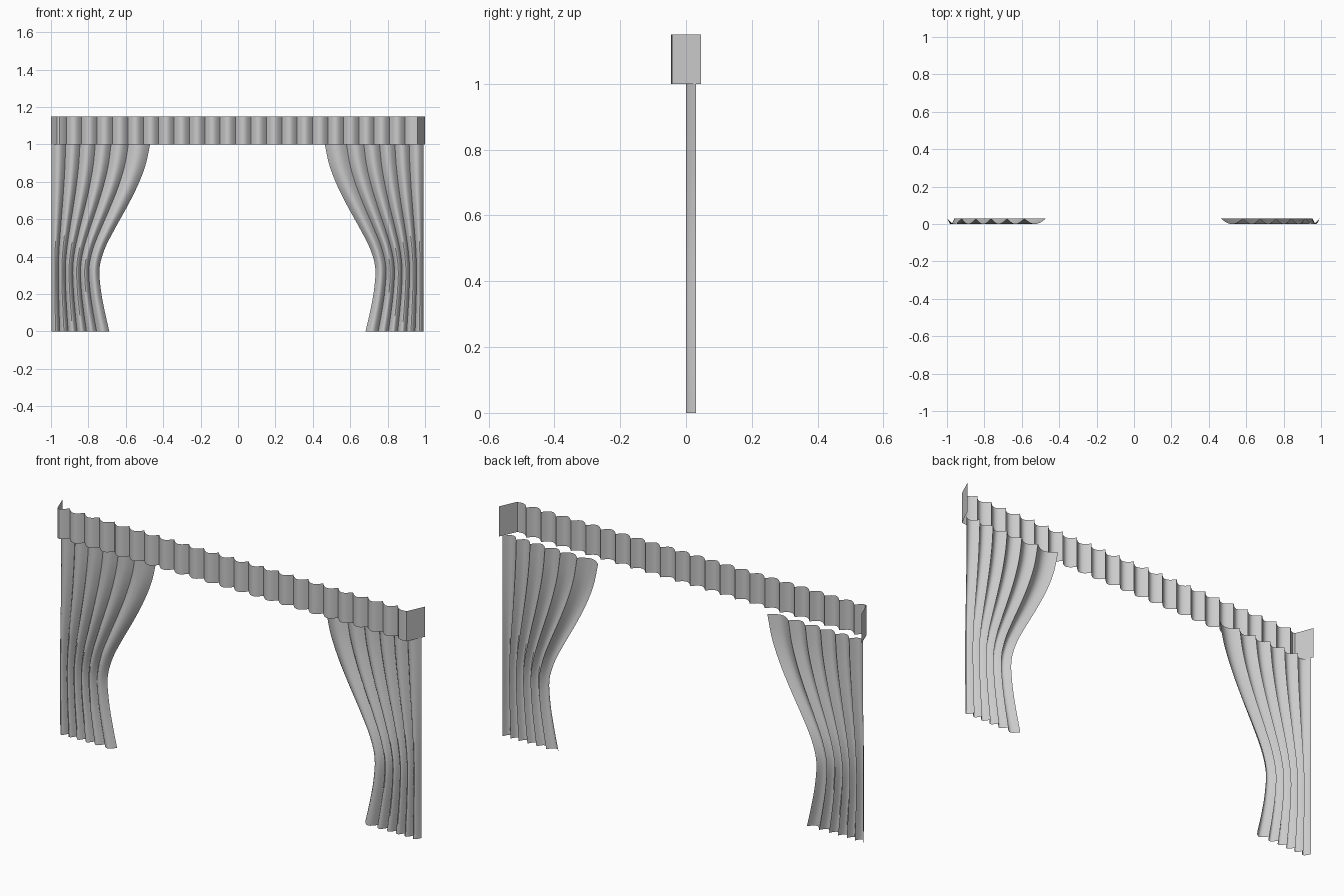
import bpy, math
from math import radians

if "Cube" in bpy.data.objects:
    bpy.data.objects.remove(bpy.data.objects["Cube"])

SEG = 10  # steps across one rounded fold


def sheet(name, rows):
    """Smooth open cloth surface from rows of points (bottom to top)."""
    n = len(rows[0])
    verts = [p for r in rows for p in r]
    faces = [(j * n + i, j * n + i + 1, (j + 1) * n + i + 1, (j + 1) * n + i)
             for j in range(len(rows) - 1) for i in range(n - 1)]
    me = bpy.data.meshes.new(name)
    me.from_pydata(verts, [], faces)
    ob = bpy.data.objects.new(name, me)
    bpy.context.collection.objects.link(ob)
    bpy.ops.object.select_all(action='DESELECT')
    ob.select_set(True)
    bpy.context.view_layer.objects.active = ob
    bpy.ops.object.shade_smooth_by_angle(angle=radians(35))
    return ob


def scallops(bounds, front, back):
    """Forward-bulging folds with sharp valleys between the given bounds."""
    pts = []
    for a, b in zip(bounds, bounds[1:]):
        for k in range(SEG):
            t = k / SEG
            pts.append((a + (b - a) * t, back + (front - back) * math.sin(math.pi * t)))
    pts.append((bounds[-1], back))
    return pts


def spline(points, z):
    """Catmull-Rom lookup of x at height z along a (z, x) profile."""
    i = max(k for k in range(len(points) - 1) if points[k][0] <= z or k == 0)

    def slope(k):
        a, b = points[max(k - 1, 0)], points[min(k + 1, len(points) - 1)]
        return (b[1] - a[1]) / (b[0] - a[0])
    (z0, x0), (z1, x1) = points[i], points[i + 1]
    h = z1 - z0
    t = (z - z0) / h
    return ((2*t**3 - 3*t**2 + 1) * x0 + (t**3 - 2*t**2 + t) * h * slope(i)
            + (3*t**2 - 2*t**3) * x1 + (t**3 - t**2) * h * slope(i + 1))


# pleated valance with slanted returns at both ends
PITCH, FIRST = 0.0823, -0.918
path = scallops([FIRST + PITCH * i for i in range(23)], -0.045, -0.015)
last = path[-1][0]
left = [(-1.0, 0.045), (-0.967, -0.042), (-0.955, -0.045), (-0.937, -0.036)]
right = [(last + 0.018, -0.036), (last + 0.04, -0.045), (0.96, -0.042), (1.0, 0.045)]
path = left + path + right
sheet("valance", [[(x, y, z) for x, y in path] for z in (1.0, 1.15)])

# tied-back curtains: straight outer edge, swept inner edge
OUTER = 0.995
INNER = [(0, 0.685), (0.11, 0.71), (0.22, 0.73), (0.34, 0.737), (0.44, 0.71),
         (0.54, 0.66), (0.67, 0.588), (0.78, 0.533), (0.89, 0.491), (1.0, 0.467)]
folds = scallops([0, 0.145, 0.29, 0.445, 0.605, 0.78, 1.0], 0.0, 0.03)
ROWS = 32
for side, name in ((-1, "left_curtain"), (1, "right_curtain")):
    profile = folds if side < 0 else folds[::-1]
    rows = []
    for j in range(ROWS + 1):
        z = j / ROWS
        inner = spline(INNER, z)
        rows.append([(side * (OUTER + (inner - OUTER) * u) - 0.003, y, z)
                     for u, y in profile])
    sheet(name, rows)
